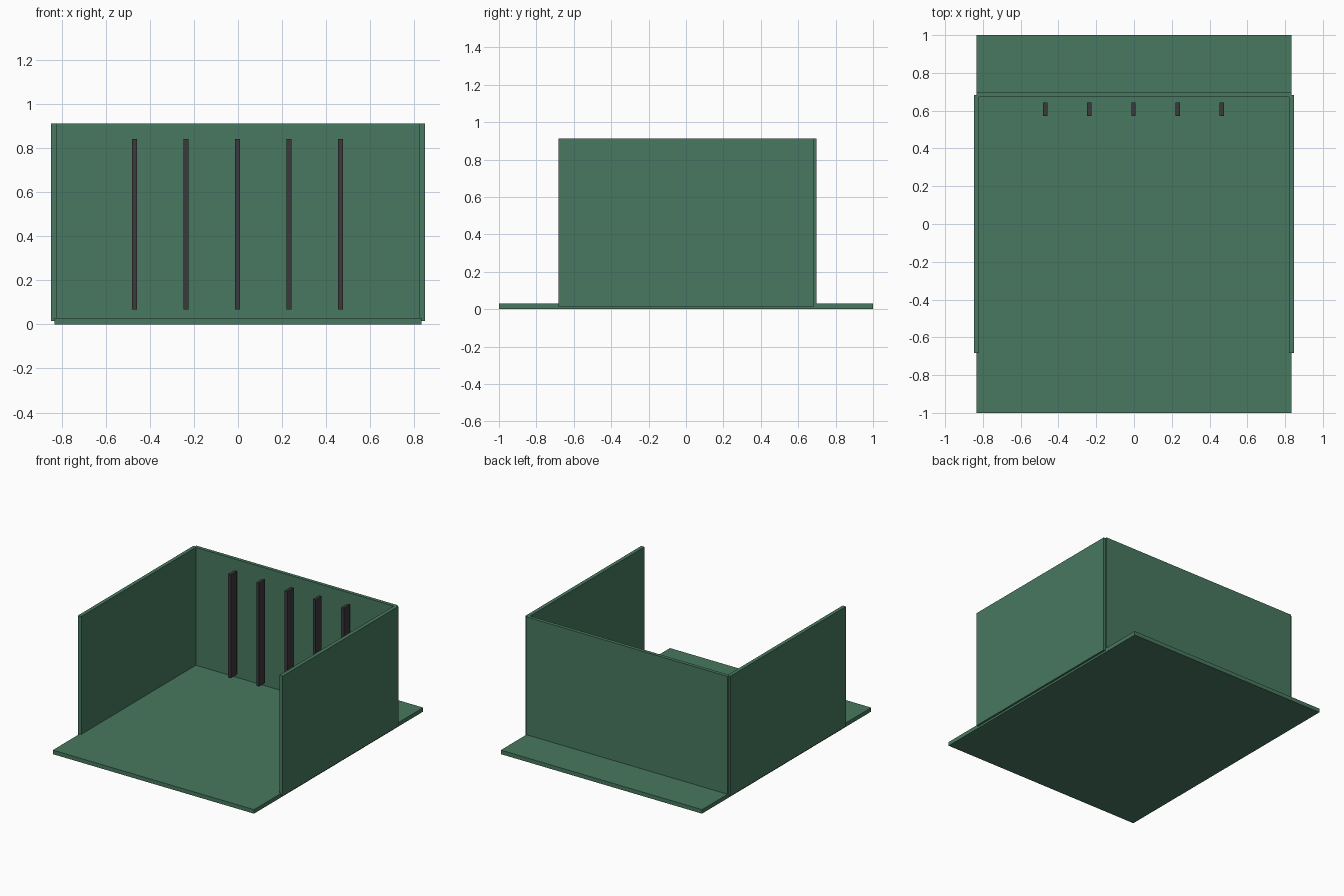
import bpy
import bmesh
from mathutils import Vector

if "Cube" in bpy.data.objects:
    bpy.data.objects.remove(bpy.data.objects["Cube"])


def material(name, color):
    m = bpy.data.materials.new(name)
    m.diffuse_color = (*color, 1)
    m.use_nodes = True
    m.node_tree.nodes["Principled BSDF"].inputs["Base Color"].default_value = m.diffuse_color
    return m


GREEN = material("green_panel", (0.065, 0.19, 0.115))
DARK = material("dark_slat", (0.045, 0.04, 0.045))


def box(name, lo, hi, mat):
    """Axis-aligned box between two corners, origin at its centre."""
    lo, hi = Vector(lo), Vector(hi)
    bm = bmesh.new()
    bmesh.ops.create_cube(bm, size=1)
    bmesh.ops.scale(bm, vec=hi - lo, verts=bm.verts)
    mesh = bpy.data.meshes.new(name)
    bm.to_mesh(mesh)
    bm.free()
    mesh.materials.append(mat)
    ob = bpy.data.objects.new(name, mesh)
    ob.location = (lo + hi) / 2
    bpy.context.collection.objects.link(ob)
    return ob


# Floor slab
box("floor", (-0.833, -1, 0), (0.833, 1, 0.03), GREEN)

# Back wall
box("back_wall", (-0.833, 0.672, 0.015), (0.833, 0.698, 0.912), GREEN)

# Side walls
box("left_wall", (-0.848, -0.682, 0.015), (-0.82, 0.684, 0.912), GREEN)
box("right_wall", (0.82, -0.682, 0.015), (0.848, 0.684, 0.912), GREEN)

# Row of upright slats just in front of the back wall
for i in range(5):
    x = -0.47 + i * 0.2337
    box(f"slat_{i + 1}", (x - 0.0115, 0.571, 0.068), (x + 0.0115, 0.643, 0.842), DARK)
